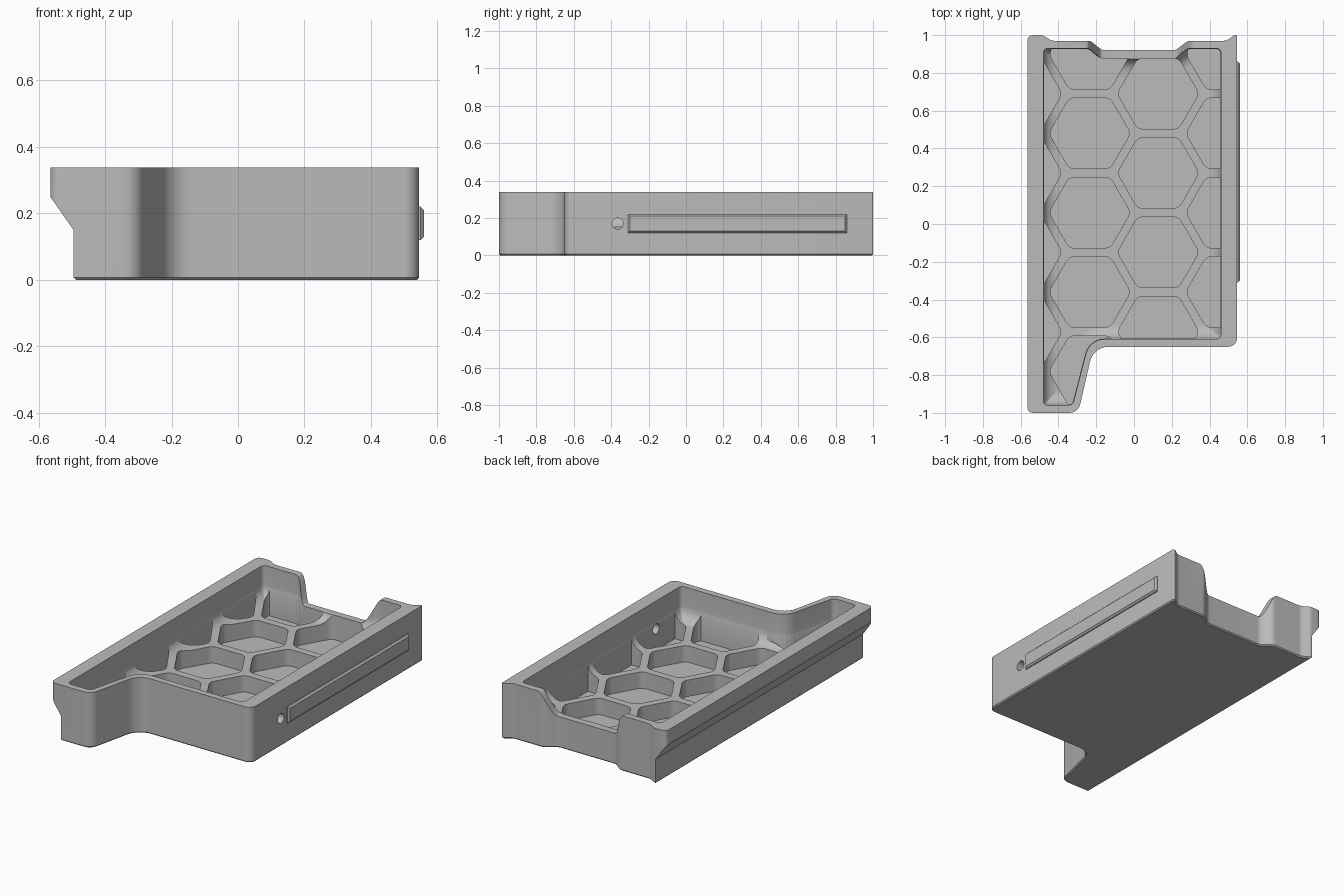
import bpy, bmesh, math
from mathutils import Vector, Matrix

cube = bpy.data.objects.get("Cube")
if cube:
    bpy.data.objects.remove(cube)

grey = bpy.data.materials.new("plain grey")
grey.use_nodes = True
colour = (0.5, 0.5, 0.5, 1)
grey.diffuse_color = colour
grey.node_tree.nodes["Principled BSDF"].inputs["Base Color"].default_value = colour


def make_object(name, bm):
    bmesh.ops.recalc_face_normals(bm, faces=bm.faces)
    mesh = bpy.data.meshes.new(name)
    bm.to_mesh(mesh)
    bm.free()
    mesh.materials.append(grey)
    obj = bpy.data.objects.new(name, mesh)
    bpy.context.collection.objects.link(obj)
    return obj


def rounded(corners, inset=0.0, steps=6):
    """Inset a counter-clockwise outline of (x, y, radius) and round its corners."""
    pts = [Vector(c[:2]) for c in corners]
    n = len(pts)
    moved, turns = [], []
    for i, p in enumerate(pts):
        a = (p - pts[i - 1]).normalized()
        b = (pts[(i + 1) % n] - p).normalized()
        turn = math.atan2(a.x * b.y - a.y * b.x, a.dot(b))
        normal = (Vector((-a.y, a.x)) + Vector((-b.y, b.x))).normalized()
        moved.append(p + normal * inset / math.cos(turn / 2))
        turns.append(turn)
    out = []
    for i, p in enumerate(moved):
        to_prev, to_next = moved[i - 1] - p, moved[(i + 1) % n] - p
        half = abs(turns[i]) / 2
        radius = corners[i][2] - math.copysign(inset, turns[i])
        reach = min(max(radius, 0.004) * math.tan(half),
                    0.47 * to_prev.length, 0.47 * to_next.length)
        u, v = to_prev.normalized(), to_next.normalized()
        centre = p + (u + v).normalized() * reach / math.sin(half)
        arm = p + u * reach - centre
        for k in range(steps + 1):
            out.append(centre + Matrix.Rotation(turns[i] * k / steps, 2) @ arm)
    return out


def add_loft(bm, corners, layers):
    """Stack the outline at each (height, inset) and close both ends."""
    rings = [[bm.verts.new((p.x, p.y, z)) for p in rounded(corners, d)]
             for z, d in layers]
    for low, high in zip(rings, rings[1:]):
        for i in range(len(low)):
            bm.faces.new((low[i - 1], low[i], high[i], high[i - 1]))
    bm.faces.new(rings[0])
    bm.faces.new(rings[-1])


def loft(name, corners, layers):
    bm = bmesh.new()
    add_loft(bm, corners, layers)
    return make_object(name, bm)


def side_prism(name, profile, y0, y1):
    """Extrude an (x, z) profile along y."""
    bm = bmesh.new()
    face = bm.faces.new([bm.verts.new((x, y0, z)) for x, z in profile])
    ext = bmesh.ops.extrude_face_region(bm, geom=[face])["geom"]
    bmesh.ops.translate(bm, vec=(0, y1 - y0, 0),
                        verts=[e for e in ext if isinstance(e, bmesh.types.BMVert)])
    return make_object(name, bm)


def boolean(obj, cutter, operation="DIFFERENCE"):
    mod = obj.modifiers.new("cut", "BOOLEAN")
    mod.operation, mod.solver, mod.object = operation, "EXACT", cutter
    bpy.context.view_layer.objects.active = obj
    bpy.ops.object.modifier_apply(modifier=mod.name)
    bpy.data.objects.remove(cutter)


# Tray block with a small bottom chamfer
outer = [(-.565, -1, .03), (-.295, -1, .06), (-.215, -.65, .1), (.545, -.65, .045),
         (.545, 1, .006), (.53, 1, .006), (.49, .97, .05), (.285, .97, .05),
         (.22, .92, .05), (-.17, .92, .05), (-.23, .97, .05), (-.435, .97, .05),
         (-.485, 1, .04), (-.565, 1, .03)]
tray = loft("tray", outer, [(0, .007), (.007, 0), (.338, 0)])

# Main cavity, filleted where the walls meet the rib tops
inner = [(-.48, -.96, .025), (-.325, -.96, .03), (-.235, -.61, .1), (.46, -.61, .025),
         (.46, .93, .025), (.285, .93, .05), (.22, .88, .05), (-.18, .88, .05),
         (-.24, .93, .05), (-.48, .93, .025)]
rib_top, fillet = .14, .08
layers = []
for k in range(8):
    a = math.pi / 2 * k / 7
    layers.append((rib_top + fillet * (1 - math.cos(a)), fillet * (1 - math.sin(a))))
boolean(tray, loft("cavity_cutter", inner, layers + [(.5, 0)]))

# Honeycomb pockets, clipped to the inner wall
bm = bmesh.new()
pitch, column_step, hex_radius = .42, .3625, .216
for column in range(4):
    cx = -.597 + column * column_step
    odd = column % 2
    first = -.57 if not odd else (-.78 if column == 1 else -.36)
    for row in range(5):
        cy = first + row * pitch
        if cy > .95:
            continue
        corners = [(cx + hex_radius * math.cos(math.radians(60 * i)),
                    cy + hex_radius * math.sin(math.radians(60 * i)), .05)
                   for i in range(6)]
        if cy < .75 or odd:
            add_loft(bm, corners, [(.02, 0), (.3, 0)])
pockets = make_object("pocket_cutter", bm)
clip = loft("pocket_clip", inner, [(.04, .003), (.28, .003)])
boolean(pockets, clip, "INTERSECT")
boolean(tray, pockets)

# Lowered stretch of the back wall with eased ends
low, high = .19, .338


def ease(x0, x1, z0, z1):
    return [(x0 + (x1 - x0) * t / 8,
             z0 + (z1 - z0) * (1 - math.cos(math.pi * t / 8)) / 2) for t in range(9)]


profile = ease(-.255, -.165, high, low) + ease(.215, .32, low, high)
boolean(tray, side_prism("notch_cutter", profile + [(.32, .5), (-.255, .5)], .86, 1.1))

# Undercut along the left-hand rail
boolean(tray, side_prism("undercut_cutter",
                         [(-.7, -.1), (-.488, -.1), (-.488, 0), (-.495, .007),
                          (-.495, .15), (-.565, .25), (-.7, .45)], -1.2, 1.2))

# Round hole through the side wall
bm = bmesh.new()
bmesh.ops.create_cone(bm, cap_ends=True, segments=32, radius1=.03, radius2=.03, depth=.16,
                      matrix=Matrix.Translation((.5, -.365, .17))
                      @ Matrix.Rotation(math.pi / 2, 4, "Y"))
boolean(tray, make_object("hole_cutter", bm))

# Chamfered strip on the side wall
bm = bmesh.new()
bmesh.ops.create_cube(bm, size=1, matrix=Matrix.Translation((.5475, .275, .17))
                      @ Matrix.Diagonal((.025, 1.17, .1, 1)))
edges = [e for e in bm.edges if all(v.co.x > .55 for v in e.verts)]
bmesh.ops.bevel(bm, geom=edges, offset=.01, segments=1, affect="EDGES")
strip = make_object("side_strip", bm)

# Smooth curves, crisp edges
bpy.ops.object.select_all(action="DESELECT")
tray.select_set(True)
bpy.context.view_layer.objects.active = tray
bpy.ops.object.shade_smooth_by_angle(angle=math.radians(28))
